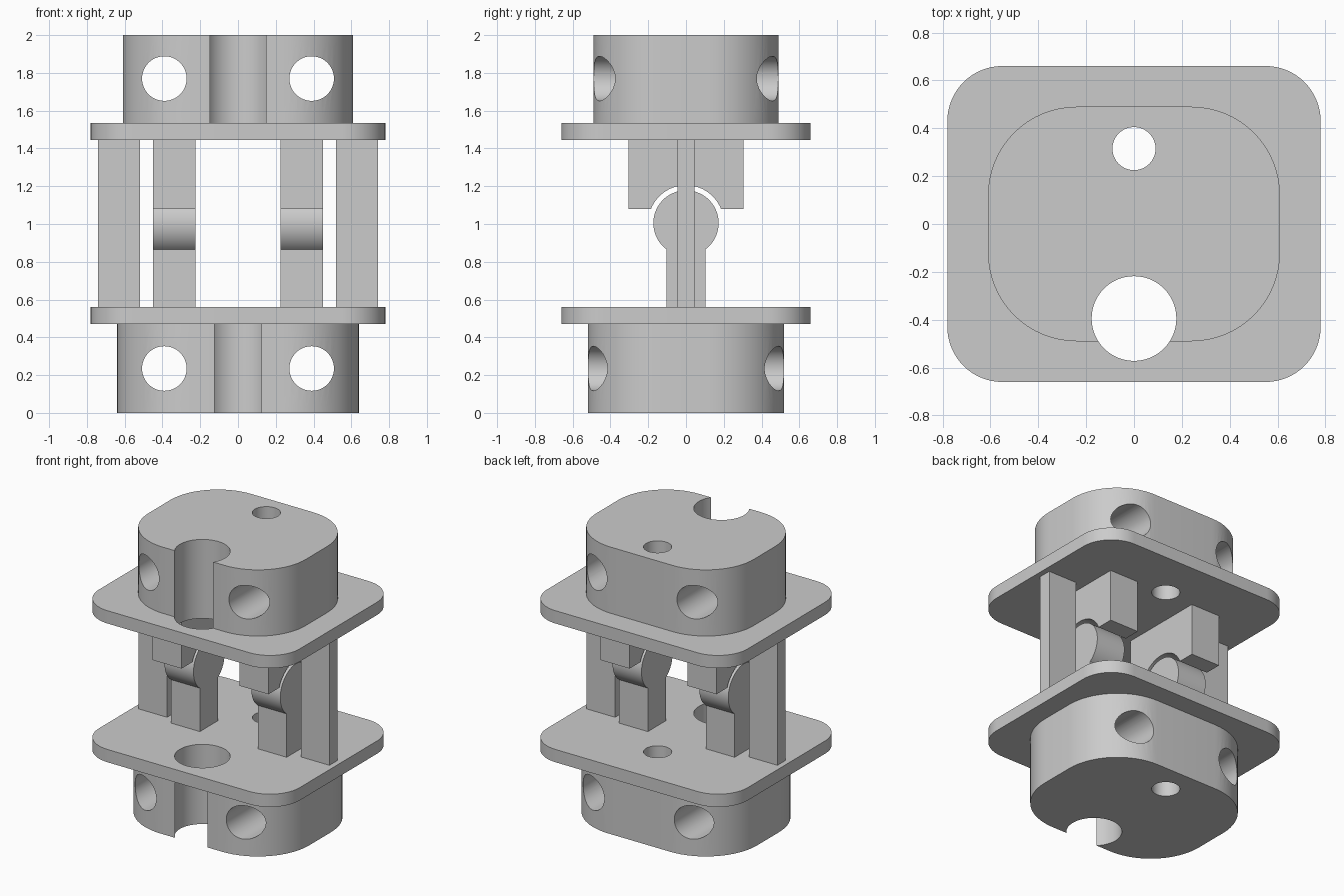
import bpy
import bmesh
from math import sin, cos, pi, radians, asin, acos
from mathutils import Vector

if "Cube" in bpy.data.objects:
    bpy.data.objects.remove(bpy.data.objects["Cube"], do_unlink=True)

grey = bpy.data.materials.new("plain grey")
grey.use_nodes = True
COLOUR = (0.6, 0.6, 0.6, 1)
grey.diffuse_color = COLOUR
grey.node_tree.nodes["Principled BSDF"].inputs["Base Color"].default_value = COLOUR


def arc(cx, cy, r, a0, a1, n):
    """Points along a circular arc, both ends included."""
    return [(cx + r * cos(a0 + (a1 - a0) * i / n),
             cy + r * sin(a0 + (a1 - a0) * i / n)) for i in range(n + 1)]


def prism(name, outline, lo, hi, axis="z"):
    """Extrude a 2D outline along z (outline in x, y), x (y, z) or y (x, z)."""
    place = {"z": lambda a, b, h: (a, b, h),
             "x": lambda a, b, h: (h, a, b),
             "y": lambda a, b, h: (a, h, b)}[axis]
    bm = bmesh.new()
    face = bm.faces.new([bm.verts.new(place(a, b, lo)) for a, b in outline])
    top = bmesh.ops.extrude_face_region(bm, geom=[face])["geom"]
    verts = [g for g in top if isinstance(g, bmesh.types.BMVert)]
    bmesh.ops.translate(bm, verts=verts, vec=Vector(place(0, 0, hi - lo)))
    bmesh.ops.recalc_face_normals(bm, faces=bm.faces)
    mesh = bpy.data.meshes.new(name)
    bm.to_mesh(mesh)
    bm.free()
    mesh.materials.append(grey)
    obj = bpy.data.objects.new(name, mesh)
    bpy.context.collection.objects.link(obj)
    return obj


def rounded_rect(hx, hy, r):
    pts = []
    for k, (sx, sy) in enumerate([(1, 1), (-1, 1), (-1, -1), (1, -1)]):
        pts += arc(sx * (hx - r), sy * (hy - r), r, k * pi / 2, (k + 1) * pi / 2, 16)
    return pts


def circle(cx, cy, r):
    return arc(cx, cy, r, 0, 2 * pi, 64)[:-1]


def box(y, z0, z1):
    return [(-y, z0), (y, z0), (y, z1), (-y, z1)]


def smooth(obj):
    bpy.ops.object.select_all(action="DESELECT")
    obj.select_set(True)
    bpy.context.view_layer.objects.active = obj
    bpy.ops.object.shade_smooth_by_angle(angle=radians(30))


def drill(obj, cutters):
    """Cut each hole and bake the result into the mesh."""
    bpy.context.view_layer.objects.active = obj
    for cutter in cutters:
        mod = obj.modifiers.new("hole", "BOOLEAN")
        mod.operation = "DIFFERENCE"
        mod.solver = "EXACT"
        mod.object = cutter
        bpy.ops.object.modifier_apply(modifier=mod.name)
    smooth(obj)


# Hole cutters
upright_holes = [prism("wide_hole_cutter", circle(0, -0.395, 0.177), -0.5, 2.5),
                 prism("narrow_hole_cutter", circle(0, 0.315, 0.09), -0.5, 2.5)]
cross_holes = {z: [prism("cross_hole_cutter", circle(x, z, 0.118), -1, 1, "y")
                   for x in (-0.39, 0.39)] for z in (0.235, 1.77)}

# End blocks
lower_block = prism("lower_block", rounded_rect(0.64, 0.52, 0.40), 0, 0.47)
drill(lower_block, upright_holes + cross_holes[0.235])
upper_block = prism("upper_block", rounded_rect(0.61, 0.49, 0.37), 1.535, 2)
drill(upper_block, upright_holes + cross_holes[1.77])

# Flange plates
for name, z in (("lower_plate", 0.47), ("upper_plate", 1.445)):
    drill(prism(name, rounded_rect(0.78, 0.66, 0.23), z, z + 0.09), upright_holes)

for cutter in upright_holes + cross_holes[0.235] + cross_holes[1.77]:
    bpy.data.objects.remove(cutter, do_unlink=True)

# Knuckle outline: a round head on a narrow stem
BOTTOM, TOP, PIVOT = 0.56, 1.445, 1.005
a = acos(0.102 / 0.173)
knuckle = [(-0.102, BOTTOM), (0.102, BOTTOM)] + arc(0, PIVOT, 0.173, -a, pi + a, 56)

# Socket outline: a block with a round notch over the head
EDGE = 1.08
b = asin((EDGE - PIVOT) / 0.2)
socket = ([(0.305, EDGE), (0.305, TOP), (-0.305, TOP), (-0.305, EDGE)]
          + arc(0, PIVOT, 0.2, pi - b, b, 40))

for side, s in (("left", 1), ("right", -1)):
    inner = sorted((s * 0.225, s * 0.45))
    outer = sorted((s * 0.52, s * 0.742))
    prism(side + "_post", box(0.045, BOTTOM, TOP), *outer, "x")
    smooth(prism(side + "_knuckle", knuckle, *inner, "x"))
    smooth(prism(side + "_socket", socket, *inner, "x"))
